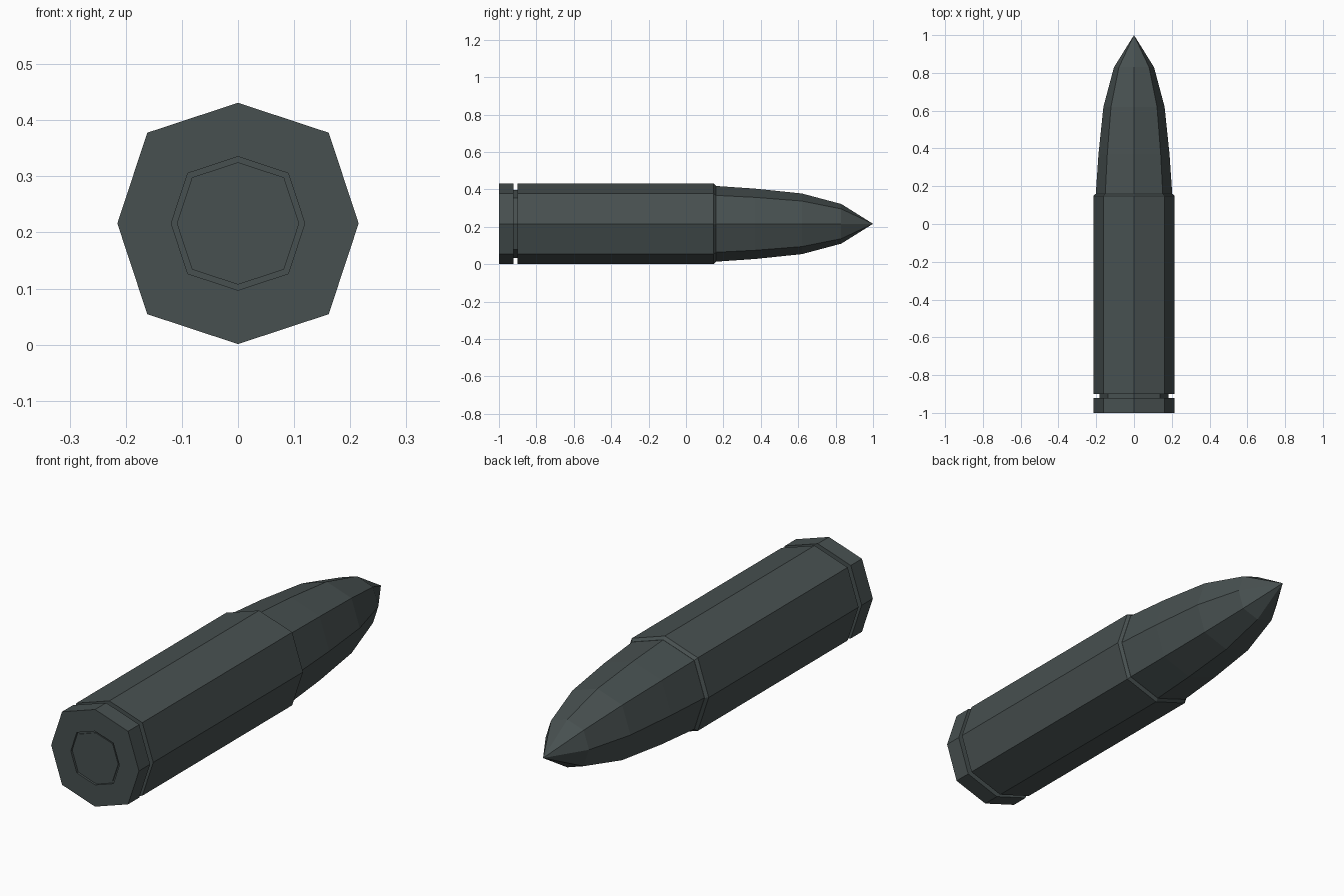
import bpy, bmesh
from mathutils import Vector

cube = bpy.data.objects.get("Cube")
if cube:
    bpy.data.objects.remove(cube, do_unlink=True)

CENTRE_Z = 0.216
# Unit octagon in the x-z plane, corners on the axes and slightly wide diagonals
D = 0.752
OCTAGON = [(1, 0), (D, D), (0, 1), (-D, D), (-1, 0), (-D, -D), (0, -1), (D, -D)]

gunmetal = bpy.data.materials.new("dark gunmetal")
gunmetal.use_nodes = True
COLOUR = (0.063, 0.08, 0.08, 1)
gunmetal.diffuse_color = COLOUR
bsdf = gunmetal.node_tree.nodes["Principled BSDF"]
bsdf.inputs["Base Color"].default_value = COLOUR


def lathe(name, profile):
    """Sweep (y, radius) points around the long axis with eight flat sides."""
    bm = bmesh.new()
    rings = []
    for y, r in profile:
        if r == 0:
            rings.append([bm.verts.new((0, y, CENTRE_Z))])
        else:
            rings.append([bm.verts.new((u * r, y, CENTRE_Z + v * r)) for u, v in OCTAGON])
    for a, b in zip(rings, rings[1:]):
        for i in range(8):
            j = (i + 1) % 8
            if len(b) == 1:
                bm.faces.new((a[i], a[j], b[0]))
            else:
                bm.faces.new((a[i], a[j], b[j], b[i]))
    # Cap the open ends
    for ring in (rings[0], rings[-1]):
        if len(ring) > 1:
            bm.faces.new(ring)
    bmesh.ops.recalc_face_normals(bm, faces=bm.faces)
    mesh = bpy.data.meshes.new(name)
    bm.to_mesh(mesh)
    bm.free()
    mesh.materials.append(gunmetal)
    obj = bpy.data.objects.new(name, mesh)
    bpy.context.collection.objects.link(obj)
    return obj


# Case: shallow primer pocket, rim, extractor groove, body and mouth
lathe("case", [
    (-0.99, 0.109), (-0.99, 0.119), (-1.0, 0.119), (-1.0, 0.215),
    (-0.922, 0.215), (-0.922, 0.182), (-0.9, 0.182), (-0.9, 0.215),
    (0.148, 0.215), (0.16, 0.203),
])

# Primer: small disc sunk in the pocket
lathe("primer", [(-0.994, 0.109), (-0.98, 0.109)])

# Pointed nose seated in the case mouth
lathe("nose", [
    (0.15, 0.203), (0.37, 0.188), (0.62, 0.162), (0.83, 0.106), (1.0, 0),
])
